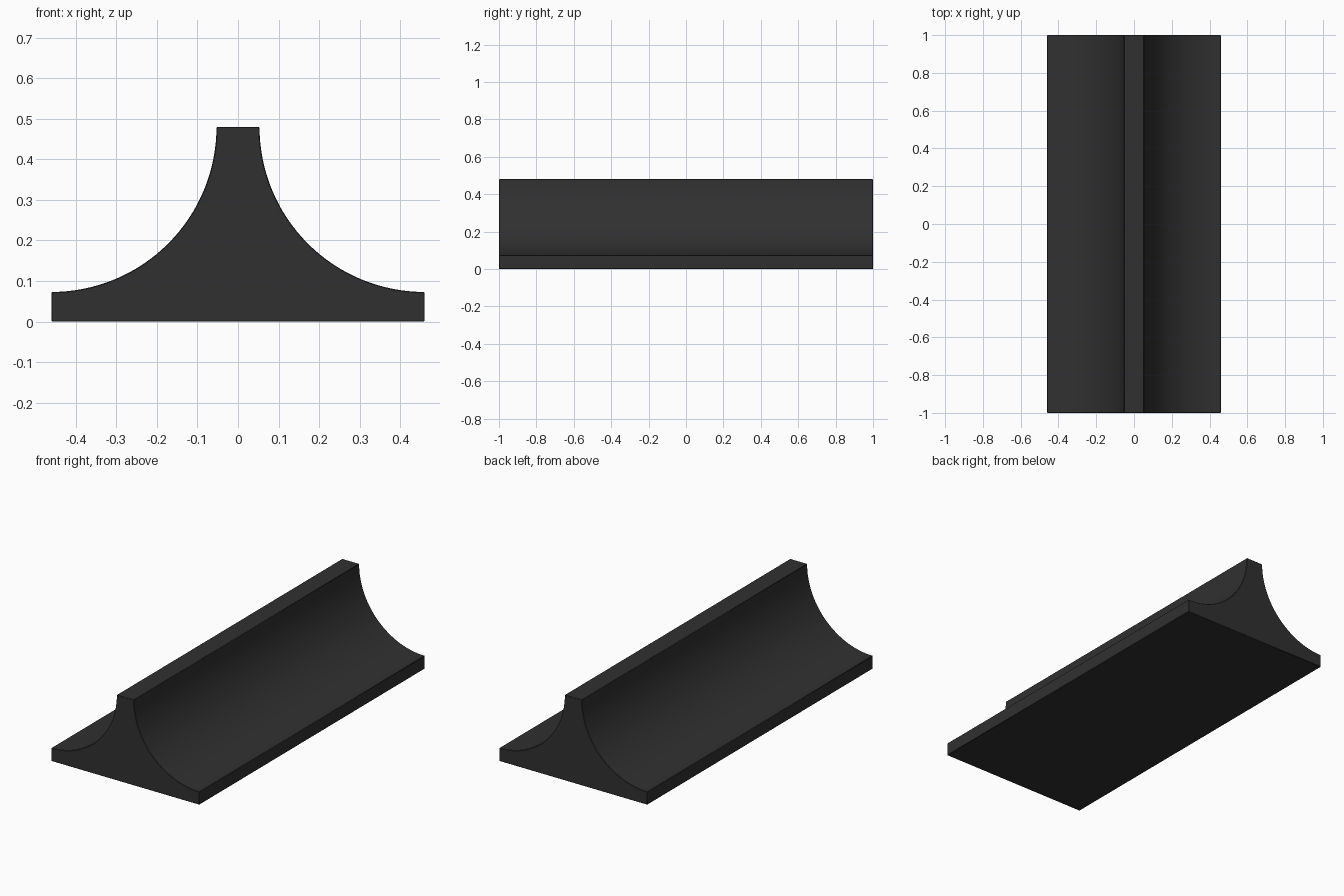
import bpy, bmesh, math

if "Cube" in bpy.data.objects:
    bpy.data.objects.remove(bpy.data.objects["Cube"])

HALF_W, TOP_Z, LIP_Z, TOP_W = 0.46, 0.48, 0.073, 0.053
R_X, R_Z = HALF_W - TOP_W, TOP_Z - LIP_Z
STEPS = 32

# Half profile: foot corner, then concave quarter arc up to the narrow ridge
half = [(HALF_W, 0.0)]
for i in range(STEPS + 1):
    a = math.radians(90) * i / STEPS
    half.append((HALF_W - R_X * math.sin(a), TOP_Z - R_Z * math.cos(a)))
profile = half + [(-x, z) for x, z in reversed(half)]

# Extrude the mirrored profile along y
bm = bmesh.new()
face = bm.faces.new([bm.verts.new((x, -1, z)) for x, z in profile])
ext = bmesh.ops.extrude_face_region(bm, geom=[face])
bmesh.ops.translate(bm, vec=(0, 2, 0),
                    verts=[v for v in ext["geom"] if isinstance(v, bmesh.types.BMVert)])
bmesh.ops.recalc_face_normals(bm, faces=bm.faces)
mesh = bpy.data.meshes.new("flared_rail")
bm.to_mesh(mesh)
bm.free()
rail = bpy.data.objects.new("flared_rail", mesh)
bpy.context.collection.objects.link(rail)

# Dark grey material
mat = bpy.data.materials.new("dark_grey")
mat.diffuse_color = (0.03, 0.03, 0.03, 1)
mat.use_nodes = True
mat.node_tree.nodes["Principled BSDF"].inputs["Base Color"].default_value = mat.diffuse_color
mesh.materials.append(mat)

# Slightly eased edges and smooth curved flanks
bev = rail.modifiers.new("eased_edges", 'BEVEL')
bev.width = 0.002
bev.segments = 1
bev.limit_method = 'ANGLE'
bev.angle_limit = math.radians(40)
bpy.context.view_layer.objects.active = rail
rail.select_set(True)
bpy.ops.object.shade_smooth_by_angle(angle=math.radians(50))
